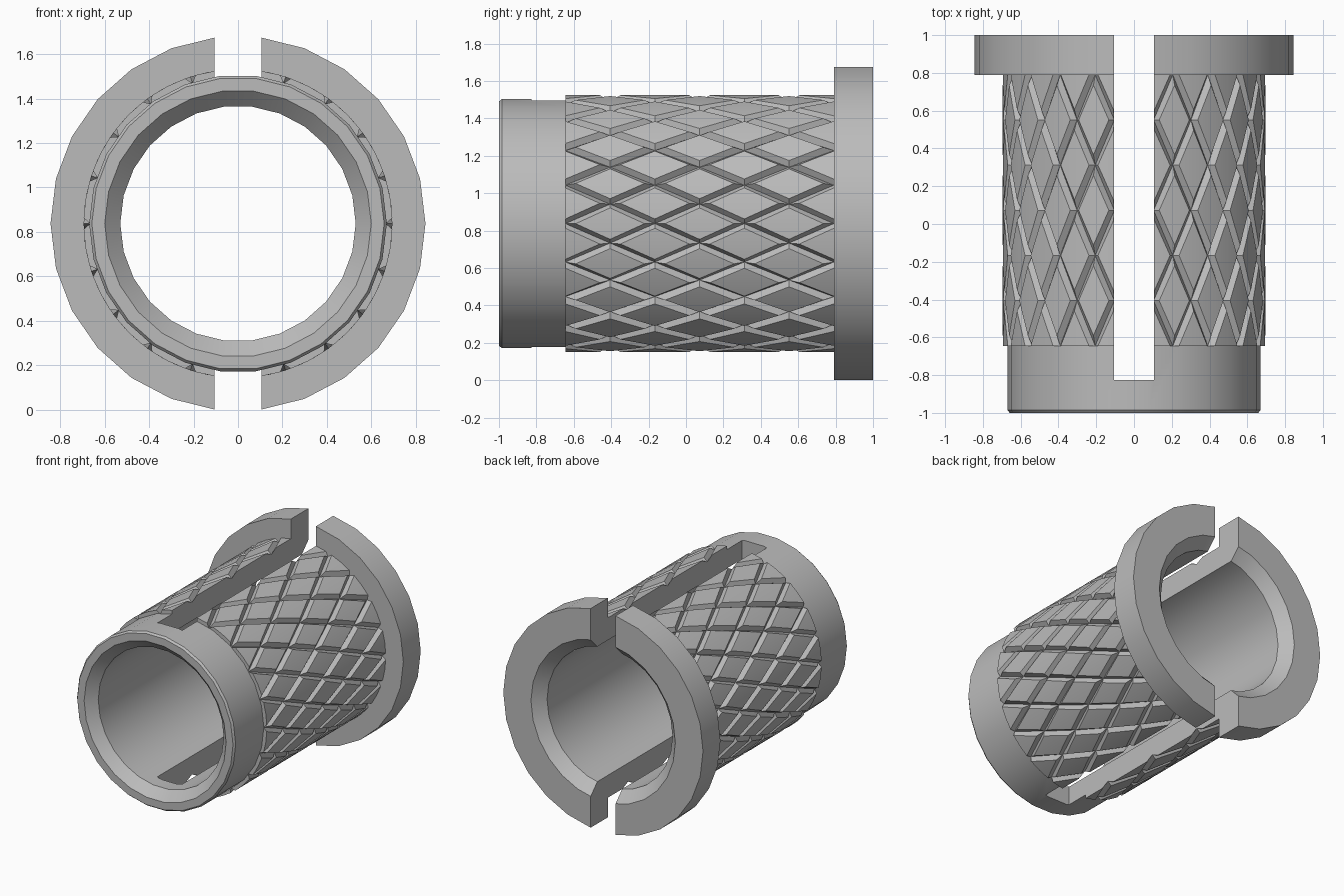
import bpy, bmesh
from math import sin, cos, pi, radians
from mathutils import Vector

cube = bpy.data.objects.get("Cube")
if cube:
    bpy.data.objects.remove(cube, do_unlink=True)

AXIS_Z = 0.8375            # height of the sleeve axis
SLOT = 0.105               # half width of the slot
KNURL_START, KNURL_END = -0.645, 0.79
SIDES = 26

metal = bpy.data.materials.new("plain_grey")
metal.use_nodes = True
grey = (0.5, 0.5, 0.5, 1)
metal.diffuse_color = grey
metal.node_tree.nodes["Principled BSDF"].inputs["Base Color"].default_value = grey


def add_object(name, bm):
    bmesh.ops.recalc_face_normals(bm, faces=bm.faces)
    mesh = bpy.data.meshes.new(name)
    bm.to_mesh(mesh)
    bm.free()
    obj = bpy.data.objects.new(name, mesh)
    bpy.context.collection.objects.link(obj)
    mesh.materials.append(metal)
    return obj


def activate(obj):
    bpy.ops.object.select_all(action='DESELECT')
    obj.select_set(True)
    bpy.context.view_layer.objects.active = obj


def polar(r, angle, y):
    return Vector((r * cos(angle), y, AXIS_Z + r * sin(angle)))


# Sleeve with collar, core and flange, turned around the y axis
profile = [(0.53, -0.93), (0.60, -1), (0.658, -1), (0.67, -0.985),
           (0.67, KNURL_START), (0.65, KNURL_START), (0.65, KNURL_END),
           (0.844, KNURL_END), (0.844, 1), (0.61, 1), (0.53, 0.92)]
bm = bmesh.new()
rings = [[bm.verts.new(polar(r, 2 * pi * i / SIDES, y)) for r, y in profile]
         for i in range(SIDES)]
for i, ring in enumerate(rings):
    nxt = rings[(i + 1) % SIDES]
    for k in range(len(profile)):
        m = (k + 1) % len(profile)
        bm.faces.new((ring[k], ring[m], nxt[m], nxt[k]))
sleeve = add_object("flanged_sleeve", bm)

# Slot through top and bottom, open at the flange end
bm = bmesh.new()
bmesh.ops.create_cube(bm, size=1)
bmesh.ops.scale(bm, vec=(2 * SLOT, 2, 3), verts=bm.verts)
bmesh.ops.translate(bm, vec=(0, 0.175, AXIS_Z), verts=bm.verts)
cutter = add_object("slot_cutter", bm)
cutter.hide_render = True
activate(sleeve)
mod = sleeve.modifiers.new("slot", 'BOOLEAN')
mod.operation, mod.solver, mod.object = 'DIFFERENCE', 'EXACT', cutter
bpy.ops.object.modifier_apply(modifier=mod.name)
bpy.data.objects.remove(cutter, do_unlink=True)

# Knurling: raised diamond pads separated by V grooves
STARTS, ROWS = 20, 6
STEP_A = radians(180 / STARTS)
STEP_Y = (KNURL_END - KNURL_START) / ROWS


def diamond(bm, r, angle, y, scale):
    a, d = STEP_A * scale, STEP_Y * scale
    return [bm.verts.new(polar(r, angle + u * a, y + v * d))
            for u, v in ((1, 0), (0, 1), (-1, 0), (0, -1))]


def add_pad(bm, angle, y):
    levels = [diamond(bm, 0.63, angle, y, 1), diamond(bm, 0.665, angle, y, 1),
              diamond(bm, 0.695, angle, y, 0.77)]
    for low, high in zip(levels, levels[1:]):
        for k in range(4):
            m = (k + 1) % 4
            bm.faces.new((low[k], low[m], high[m], high[k]))
    for level in (levels[0], levels[-1]):
        a, b, c, d = level
        bm.faces.new((a, b, d))
        bm.faces.new((b, c, d))


def trim(bm, point, normal):
    """Remove everything on the normal side and close the cut."""
    bmesh.ops.bisect_plane(bm, geom=bm.verts[:] + bm.edges[:] + bm.faces[:],
                           dist=1e-5, plane_co=point, plane_no=normal,
                           clear_outer=True)
    edges = [e for e in bm.edges if e.is_boundary]
    bmesh.ops.holes_fill(bm, edges=edges, sides=0)


bm = bmesh.new()
for row in range(ROWS + 1):
    for col in range(-STARTS // 2, STARTS // 2 + 1):
        if (row + col) % 2:
            add_pad(bm, col * STEP_A, KNURL_START + row * STEP_Y)
trim(bm, (0, KNURL_START, 0), (0, -1, 0))
trim(bm, (0, KNURL_END, 0), (0, 1, 0))
trim(bm, (SLOT, 0, 0), (-1, 0, 0))
knurl = add_object("knurled_pads", bm)
activate(knurl)
mirror = knurl.modifiers.new("other_side", 'MIRROR')
mirror.use_mirror_merge = False
bpy.ops.object.modifier_apply(modifier=mirror.name)

for obj in (sleeve, knurl):
    activate(obj)
    bpy.ops.object.shade_smooth_by_angle(angle=radians(25))
